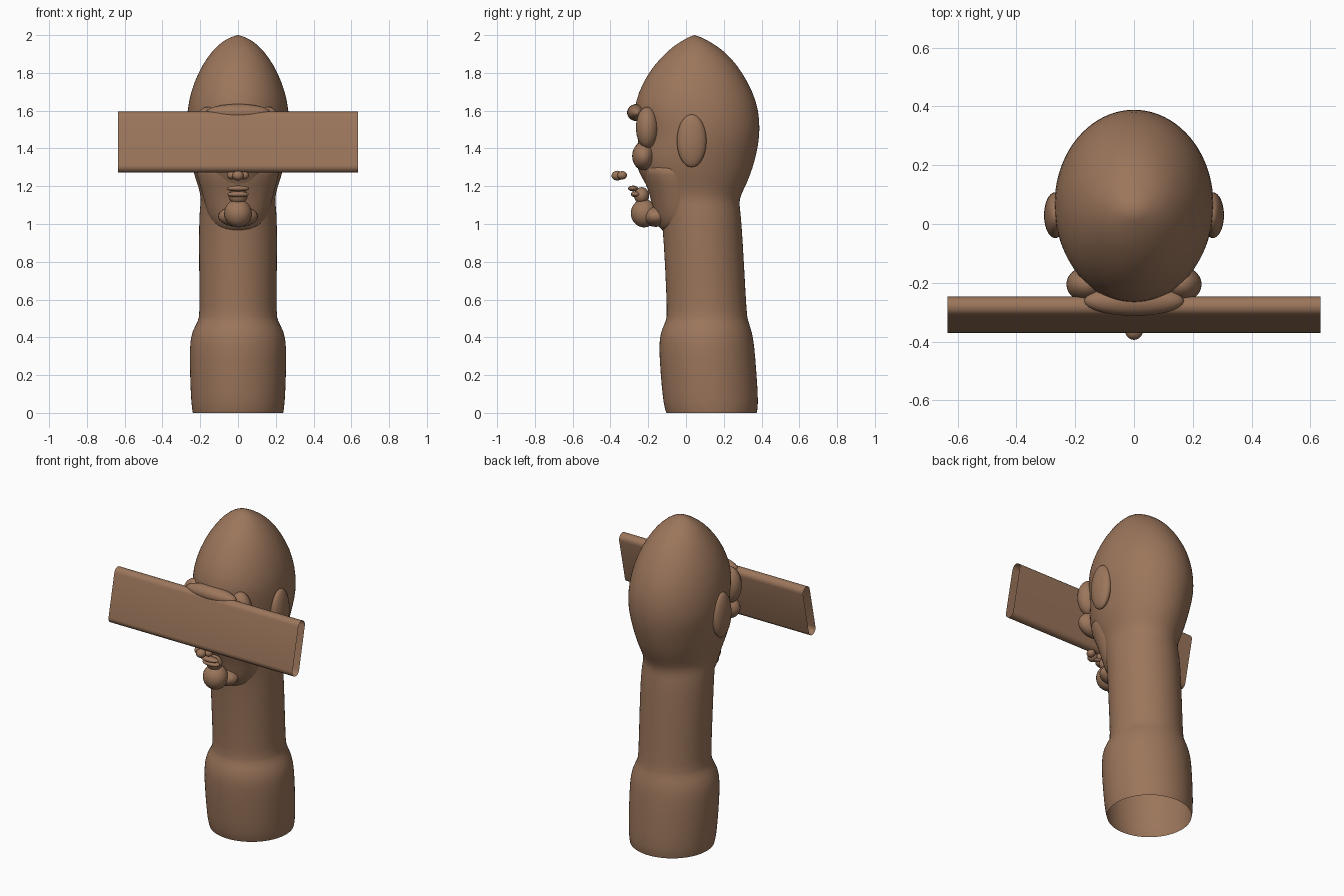
import bpy, bmesh
from math import sin, cos, pi, radians
from mathutils import Vector

old = bpy.data.objects.get("Cube")
if old:
    bpy.data.objects.remove(old, do_unlink=True)

# One clay colour for the whole sculpture
clay = bpy.data.materials.new("brown clay")
clay.use_nodes = True
clay.diffuse_color = (0.33, 0.18, 0.105, 1)
clay.node_tree.nodes["Principled BSDF"].inputs["Base Color"].default_value = clay.diffuse_color


def finish(name, bm, angle=50, subdivide=0):
    bmesh.ops.recalc_face_normals(bm, faces=bm.faces[:])
    mesh = bpy.data.meshes.new(name)
    bm.to_mesh(mesh)
    bm.free()
    obj = bpy.data.objects.new(name, mesh)
    bpy.context.collection.objects.link(obj)
    mesh.materials.append(clay)
    if subdivide:
        obj.modifiers.new("smooth", "SUBSURF").levels = subdivide
        obj.modifiers["smooth"].render_levels = subdivide
    bpy.ops.object.select_all(action="DESELECT")
    obj.select_set(True)
    bpy.context.view_layer.objects.active = obj
    bpy.ops.object.shade_smooth_by_angle(angle=radians(angle))
    return obj


def bridge(bm, loops):
    for a, b in zip(loops, loops[1:]):
        for i in range(len(a)):
            j = (i + 1) % len(a)
            bm.faces.new((a[i], a[j], b[j], b[i]))


def loft(name, rings, top=None, sides=40):
    """Stack of ellipses: height, front y, back y, half width."""
    bm = bmesh.new()
    loops = []
    for z, front, back, half in rings:
        loops.append([bm.verts.new((half * cos(2 * pi * k / sides),
                                    (front + back) / 2 + (back - front) / 2 * sin(2 * pi * k / sides), z))
                      for k in range(sides)])
    bridge(bm, loops)
    if top:
        tip = bm.verts.new(top)
        last = loops[-1]
        for i in range(sides):
            bm.faces.new((last[i], last[(i + 1) % sides], tip))
    return finish(name, bm, 60, 1)


def blob(name, centre, radii):
    bm = bmesh.new()
    bmesh.ops.create_uvsphere(bm, u_segments=28, v_segments=18, radius=1)
    bmesh.ops.scale(bm, vec=radii, verts=bm.verts)
    bmesh.ops.translate(bm, vec=centre, verts=bm.verts)
    return finish(name, bm)


def pair(name, centre, radii):
    for side, s in (("left", 1), ("right", -1)):
        blob(side + "_" + name, (s * centre[0], centre[1], centre[2]), radii)


# Base, neck and egg-shaped head in one skin, open underneath
loft("head_and_neck", [
    (0, -.105, .375, .24), (.04, -.12, .385, .248), (.2, -.135, .375, .255),
    (.36, -.145, .362, .257), (.43, -.135, .35, .245), (.49, -.105, .328, .21),
    (.52, -.1, .322, .203), (.8, -.112, .307, .207), (1.0, -.125, .295, .207),
    (1.08, -.14, .287, .203), (1.13, -.165, .28, .195), (1.19, -.2, .31, .207),
    (1.26, -.245, .342, .233), (1.34, -.275, .366, .252), (1.42, -.255, .384, .265),
    (1.5, -.25, .392, .273), (1.6, -.28, .386, .27), (1.7, -.252, .355, .251),
    (1.8, -.2, .3, .212), (1.88, -.135, .24, .165), (1.94, -.07, .17, .115),
    (1.98, -.005, .1, .062)], top=(0, .045, 2.003))

# Tapering jaw in front of the neck
loft("jaw", [(.965, -.12, .06, .09), (.985, -.15, .08, .125), (1.05, -.17, .1, .165),
             (1.16, -.19, .1, .187), (1.27, -.24, .1, .222), (1.32, -.24, .1, .22)],
     top=(0, -.1, 1.33))

# Hollow visor: a tilted rounded slab, open at both ends
bm = bmesh.new()
low, high = Vector((0, -.337, 1.305)), Vector((0, -.28, 1.562))
along = (high - low).normalized()
across = Vector((0, along.z, -along.y))
outline = []
for centre, start in ((high, 0), (low, pi)):
    for k in range(11):
        t = start + pi * k / 10
        outline.append(centre + (across * cos(t) + along * sin(t)) * .033)
bridge(bm, [[bm.verts.new((x, p.y, p.z)) for p in outline] for x in (-.635, -.2, .2, .635)])
finish("visor", bm)

# Brow and temples that merge the visor into the face
blob("brow", (0, -.262, 1.59), (.17, .05, .045))
pair("temple", (.16, -.205, 1.51), (.07, .06, .11))
pair("cheek", (.11, -.225, 1.36), (.1, .06, .075))

# Ears
pair("ear", (.268, .03, 1.44), (.038, .078, .14))

# Nose tip and nostrils below the visor
blob("nose_tip", (0, -.364, 1.256), (.03, .03, .026))
pair("nostril", (.034, -.338, 1.258), (.024, .026, .022))

# Lips and round chin
blob("upper_lip", (0, -.28, 1.188), (.06, .026, .015))
blob("lower_lip", (0, -.265, 1.157), (.057, .027, .016))
blob("lip_root", (0, -.235, 1.15), (.05, .04, .045))
blob("chin", (0, -.222, 1.057), (.073, .07, .075))
blob("chin_root", (0, -.16, 1.04), (.105, .07, .055))
